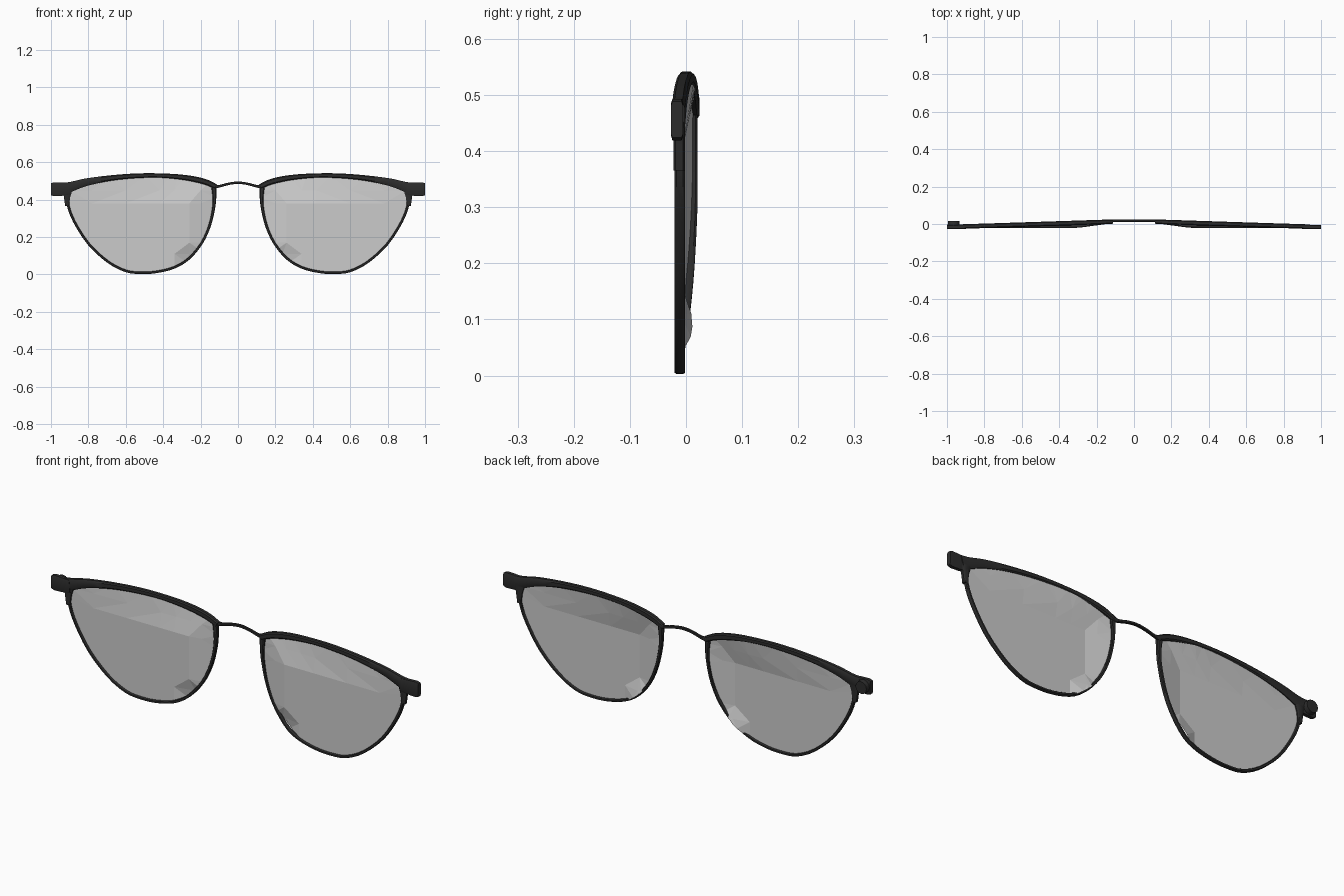
import bpy, bmesh, math
from mathutils import Vector

if "Cube" in bpy.data.objects:
    bpy.data.objects.remove(bpy.data.objects["Cube"])


def material(name, rgba):
    m = bpy.data.materials.new(name)
    m.diffuse_color = rgba
    m.use_nodes = True
    m.node_tree.nodes["Principled BSDF"].inputs["Base Color"].default_value = m.diffuse_color
    return m


FRAME = material("dark_frame", (0.025, 0.025, 0.025, 1))
LENS = material("grey_lens", (0.57, 0.57, 0.57, 0.75))


def clamp(t):
    return max(0.0, min(1.0, t))


def smooth_path(pts, n=3):
    """Catmull-Rom through (x, z, width) stations."""
    p = [Vector(q) for q in pts]
    p = [2 * p[0] - p[1]] + p + [2 * p[-1] - p[-2]]
    out = []
    for i in range(1, len(p) - 2):
        a, b, c, d = p[i - 1:i + 3]
        for k in range(n):
            t = k / n
            out.append(0.5 * (2 * b + (c - a) * t + (2 * a - 5 * b + 4 * c - d) * t * t
                              + (3 * b - a - 3 * c + d) * t ** 3))
    return out + [p[-2]]


def finish(name, bm, mat, mirror=True, smooth=True):
    bmesh.ops.recalc_face_normals(bm, faces=bm.faces)
    me = bpy.data.meshes.new(name)
    bm.to_mesh(me)
    bm.free()
    ob = bpy.data.objects.new(name, me)
    bpy.context.collection.objects.link(ob)
    me.materials.append(mat)
    if mirror:
        ob.modifiers.new("mirror", 'MIRROR')
    if smooth:
        bpy.ops.object.select_all(action='DESELECT')
        ob.select_set(True)
        bpy.context.view_layer.objects.active = ob
        bpy.ops.object.shade_smooth_by_angle(angle=math.radians(35))
    return ob


def strip(name, path, y_of, depth, mirror=True, chamfer=0.6):
    """Sweep a chamfered bar along a path in the front plane."""
    section = [(1, chamfer), (chamfer, 1), (-chamfer, 1), (-1, chamfer),
               (-1, -chamfer), (-chamfer, -1), (chamfer, -1), (1, -chamfer)]
    bm = bmesh.new()
    rings = []
    for i, s in enumerate(path):
        d = path[min(i + 1, len(path) - 1)] - path[max(i - 1, 0)]
        nrm = Vector((-d[1], d[0])).normalized() * s[2] / 2
        y = y_of(s[0])
        rings.append([bm.verts.new((s[0] + nrm.x * u, y + v * depth / 2, s[1] + nrm.y * u))
                      for u, v in section])
    for a, b in zip(rings, rings[1:]):
        for k in range(8):
            bm.faces.new((a[k], a[(k + 1) % 8], b[(k + 1) % 8], b[k]))
    bm.faces.new(rings[0])
    bm.faces.new(rings[-1])
    return finish(name, bm, FRAME, mirror)


def brow_y(x):
    return 0.012 - 0.026 * clamp((x - 0.13) / 0.8)


def rim_y(x):
    return -0.011 + 0.022 * clamp((0.30 - x) / 0.16)


def lens_y(x, z):
    inner = clamp((0.26 - x) / 0.13) * 0.024
    top = clamp((z - 0.38) / 0.13) * clamp((0.92 - x) / 0.6) * 0.028
    corner = clamp((0.34 - x) / 0.1) * clamp((0.17 - z) / 0.1) * 0.034
    return -0.011 + max(inner, top, corner)


# Rim wire: outer top, round the bottom, up to the nose side
rim = smooth_path([
    (0.910, 0.430, 0.014), (0.907, 0.365, 0.014), (0.874, 0.280, 0.013), (0.798, 0.163, 0.013),
    (0.695, 0.068, 0.013), (0.600, 0.019, 0.013), (0.520, 0.009, 0.013), (0.435, 0.014, 0.013),
    (0.340, 0.038, 0.013), (0.262, 0.086, 0.013), (0.194, 0.168, 0.013), (0.152, 0.260, 0.014),
    (0.131, 0.350, 0.016), (0.126, 0.410, 0.020), (0.128, 0.465, 0.028)])
strip("lens_rim", rim, rim_y, 0.019)

# Brow bar along the top, thickening towards the temples
brow = smooth_path([
    (0.118, 0.470, 0.026), (0.180, 0.497, 0.030), (0.280, 0.518, 0.028), (0.410, 0.529, 0.023),
    (0.540, 0.528, 0.025), (0.680, 0.516, 0.029), (0.810, 0.494, 0.040), (0.890, 0.470, 0.052),
    (0.935, 0.458, 0.066)])
strip("brow_bar", brow, brow_y, 0.024)

# End piece and its downward lug
end = [Vector(v) for v in ((0.900, 0.458, 0.060), (0.940, 0.456, 0.070),
                           (0.985, 0.456, 0.074), (1.000, 0.456, 0.064))]
strip("end_piece", end, lambda x: -0.016, 0.022, chamfer=0.75)
lug = [Vector(v) for v in ((0.912, 0.450, 0.052), (0.914, 0.415, 0.034), (0.914, 0.365, 0.020))]
strip("end_lug", lug, lambda x: -0.012, 0.021)

# Hinge stub on one end only
bm = bmesh.new()
bmesh.ops.create_cone(bm, cap_ends=True, segments=12, radius1=0.034, radius2=0.030, depth=0.034)
for v in bm.verts:
    x, y, z = v.co
    v.co = (-0.964 + x, -0.002 + z, 0.456 + y)
finish("hinge_stub", bm, FRAME, mirror=False)

# Bridge
bridge = smooth_path([
    (-0.125, 0.470, 0.022), (-0.095, 0.473, 0.014), (-0.050, 0.485, 0.013), (0.0, 0.491, 0.013),
    (0.050, 0.485, 0.013), (0.095, 0.473, 0.014), (0.125, 0.470, 0.022)])
strip("bridge", bridge, lambda x: 0.017, 0.014, mirror=False)

# Lenses: outline sheet cut into a faceted grid and bent
bm = bmesh.new()
outline = rim + [s for s in brow if 0.15 < s[0] < 0.90]
bm.faces.new([bm.verts.new((s[0], 0, s[1])) for s in outline])
cuts = [((x, 0, 0), (1, 0, 0)) for x in (0.20, 0.26, 0.34, 0.42, 0.60, 0.78)]
cuts += [((0, 0, z), (0, 0, 1)) for z in (0.07, 0.11, 0.17, 0.24, 0.38, 0.45)]
for co, no in cuts:
    bmesh.ops.bisect_plane(bm, geom=bm.verts[:] + bm.edges[:] + bm.faces[:],
                           plane_co=co, plane_no=no)
bmesh.ops.triangulate(bm, faces=bm.faces[:])
for v in bm.verts:
    v.co.y = lens_y(v.co.x, v.co.z)
finish("lens", bm, LENS, smooth=False)
